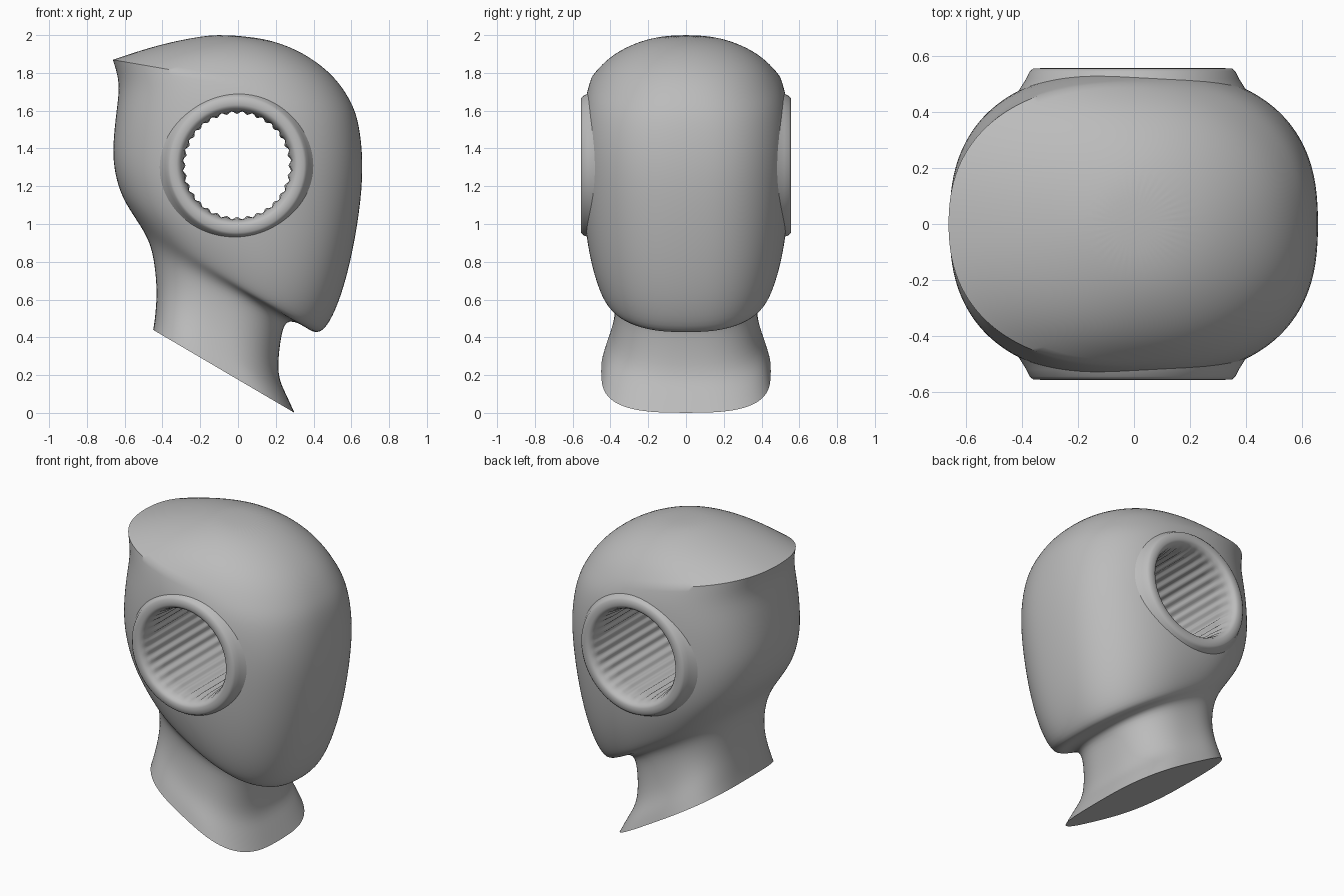
import bpy, bmesh, math

if "Cube" in bpy.data.objects:
    bpy.data.objects.remove(bpy.data.objects["Cube"])

grey = bpy.data.materials.new("plain grey")
grey.use_nodes = True
grey.diffuse_color = (0.5, 0.5, 0.5, 1)
grey.node_tree.nodes["Principled BSDF"].inputs["Base Color"].default_value = (0.5, 0.5, 0.5, 1)


def finish(name, bm):
    bmesh.ops.recalc_face_normals(bm, faces=bm.faces)
    mesh = bpy.data.meshes.new(name)
    bm.to_mesh(mesh)
    bm.free()
    mesh.materials.append(grey)
    obj = bpy.data.objects.new(name, mesh)
    bpy.context.collection.objects.link(obj)
    return obj


def bridge(bm, a, b):
    n = len(a)
    for i in range(n):
        bm.faces.new((a[i], a[(i + 1) % n], b[(i + 1) % n], b[i]))


def power(v, e):
    return math.copysign(abs(v) ** e, v)


def activate(obj):
    bpy.ops.object.select_all(action="DESELECT")
    bpy.context.view_layer.objects.active = obj
    obj.select_set(True)


# Tilted sections, base to crown: back x, back z, front x, front z, half width, squareness
sections = [
    (-.45, .44, .30, .00, .45, 3.0),
    (-.44, .50, .25, .11, .43, 2.8),
    (-.43, .62, .205, .20, .39, 2.6),
    (-.435, .72, .225, .39, .372, 2.5),
    (-.45, .84, .25, .50, .38, 2.5),
    (-.48, .93, .34, .47, .42, 2.5),
    (-.53, 1.01, .42, .405, .45, 2.5),
    (-.59, 1.10, .485, .47, .485, 2.5),
    (-.63, 1.18, .55, .62, .52, 2.5),
    (-.66, 1.30, .61, .85, .545, 2.5),
    (-.665, 1.42, .655, 1.13, .555, 2.5),
    (-.645, 1.60, .665, 1.35, .555, 2.5),
    (-.625, 1.75, .64, 1.55, .54, 2.4),
    (-.665, 1.87, .60, 1.65, .505, 2.3),
    (-.50, 1.925, .53, 1.76, .44, 2.2),
    (-.35, 1.965, .42, 1.86, .35, 2.1),
    (-.20, 1.993, .27, 1.945, .23, 2.0),
    (-.10, 2.003, .10, 1.99, .10, 2.0),
]
SEG = 40
CREST = 13

# Head and neck
bm = bmesh.new()
rings = []
for xb, zb, xf, zf, w, n in sections:
    ring = []
    for i in range(SEG):
        a = 2 * math.pi * i / SEG
        u = power(math.cos(a), 2 / n)
        t = (u + 1) / 2
        ring.append(bm.verts.new((xb + (xf - xb) * t,
                                  w * power(math.sin(a), 2 / n),
                                  zb + (zf - zb) * t)))
    rings.append(ring)
for lower, upper in zip(rings, rings[1:]):
    bridge(bm, lower, upper)
bm.faces.new(rings[0])
bm.faces.new(rings[-1])
crease = bm.edges.layers.float.new("crease_edge")
for i in range(SEG):
    j = (i + 1) % SEG
    bm.edges.get((rings[0][i], rings[0][j]))[crease] = 1
    # the crest ridge fades out towards the face
    back = -math.cos(2 * math.pi * (i + .5) / SEG)
    bm.edges.get((rings[CREST][i], rings[CREST][j]))[crease] = max(0, min(1, back + .5))
head = finish("head_and_neck", bm)
head.modifiers.new("smooth", "SUBSURF").levels = 2

# Ear bore cut right through the head
bpy.ops.mesh.primitive_cylinder_add(vertices=96, radius=.32, depth=2,
                                    location=(-.005, 0, 1.31), rotation=(math.pi / 2, 0, 0))
cutter = bpy.context.object
cutter.name = "bore_cutter"
cutter.hide_render = True
cut = head.modifiers.new("bore", "BOOLEAN")
cut.operation = "DIFFERENCE"
cut.object = cutter
activate(head)
for m in ("smooth", "bore"):
    bpy.ops.object.modifier_apply(modifier=m)
bpy.data.objects.remove(cutter)
bpy.ops.object.shade_smooth_by_angle(angle=math.radians(35))

# Ear tube with rounded lips and a fluted inner wall: y, radius, flute depth
half = [(.42, .45, 0), (.48, .405, 0), (.52, .38, 0), (.545, .368, 0), (.556, .355, 0),
        (.557, .32, 0), (.55, .305, 0), (.53, .293, 0), (.50, .285, .003), (.42, .28, .007)]
profile = half + [(-y, r, d) for y, r, d in reversed(half)]
FLUTES = 32
STEPS = FLUTES * 6
bm = bmesh.new()
loops = []
for y, r, d in profile:
    loop = []
    for i in range(STEPS):
        a = 2 * math.pi * i / STEPS
        rr = r - d * math.cos(FLUTES * a)
        loop.append(bm.verts.new((rr * math.cos(a) - .005, y, 1.31 + rr * math.sin(a))))
    loops.append(loop)
for k in range(len(loops)):
    bridge(bm, loops[k], loops[(k + 1) % len(loops)])
tube = finish("ear_tube", bm)
activate(tube)
bpy.ops.object.shade_smooth_by_angle(angle=math.radians(50))
